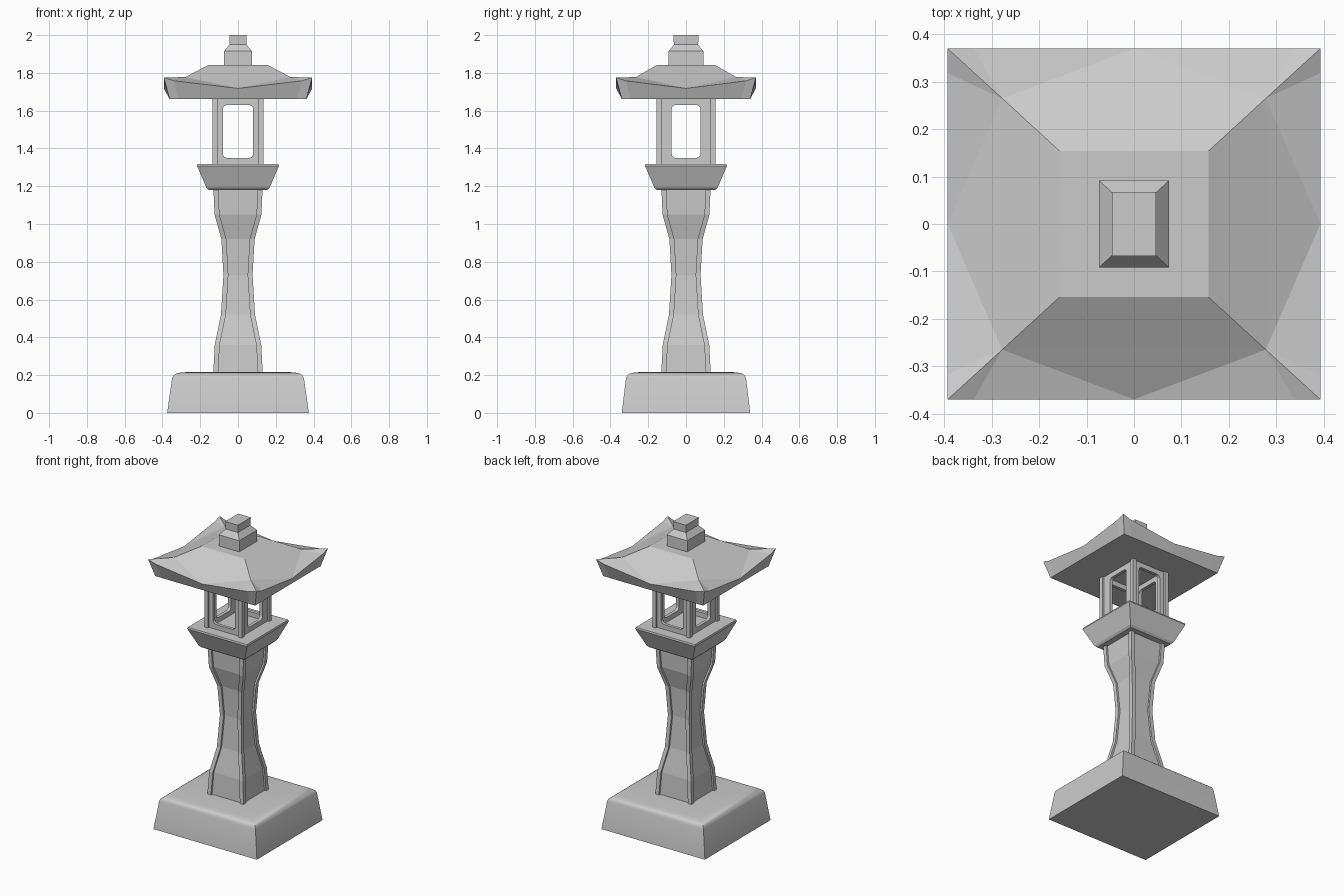
import bpy, bmesh
from math import sin, cos, pi, radians

if "Cube" in bpy.data.objects:
    bpy.data.objects.remove(bpy.data.objects["Cube"])


def make(name, verts, faces):
    me = bpy.data.meshes.new(name)
    me.from_pydata(verts, [], faces)
    bm = bmesh.new()
    bm.from_mesh(me)
    bmesh.ops.recalc_face_normals(bm, faces=bm.faces)
    bm.to_mesh(me)
    bm.free()
    ob = bpy.data.objects.new(name, me)
    bpy.context.collection.objects.link(ob)
    return ob


def rect(x0, x1, y0, y1, z):
    return [(x0, y0, z), (x1, y0, z), (x1, y1, z), (x0, y1, z)]


def loft(name, rings):
    n = len(rings[0])
    verts = [v for r in rings for v in r]
    faces = [tuple(range(n)), tuple(range(len(verts) - n, len(verts)))]
    for k in range(len(rings) - 1):
        for i in range(n):
            j = (i + 1) % n
            faces.append((k * n + i, k * n + j, (k + 1) * n + j, (k + 1) * n + i))
    return make(name, verts, faces)


def tiers(name, profile):
    """Stack of centred rectangles: (half x, half y, z)."""
    return loft(name, [rect(-x, x, -y, y, z) for x, y, z in profile])


corners = [(sx, sy) for sx in (-1, 1) for sy in (-1, 1)]

# Base block with rounded top edge
base = tiers("base", [(.375, .34, 0), (.349, .318, .183), (.343, .312, .197),
                      (.328, .298, .208), (.305, .275, .213), (.27, .245, .216)])
bpy.context.view_layer.objects.active = base
base.select_set(True)
bpy.ops.object.shade_smooth_by_angle(angle=radians(35))

# Waisted pillar: recessed core plus four corner strips
waist = [(.131, .21), (.123, .36), (.09, .52), (.077, .73),
         (.088, .92), (.124, 1.05), (.130, 1.185)]
tiers("pillar_core", [(h - .012, h - .012, z) for h, z in waist])
for i, (sx, sy) in enumerate(corners):
    loft(f"pillar_strip_{i}",
         [rect(sx * (h - .026), sx * h, sy * (h - .026), sy * h, z) for h, z in waist])

# Flared platform under the lamp chamber
tiers("platform", [(.155, .155, 1.18), (.167, .167, 1.192), (.217, .217, 1.308), (.214, .214, 1.318)])

# Lamp chamber posts
PX, PY, Z0, Z1 = .136, .155, 1.315, 1.665
for i, (sx, sy) in enumerate(corners):
    loft(f"chamber_post_{i}",
         [rect(sx * (PX - .027), sx * PX, sy * (PY - .027), sy * PY, z) for z in (Z0, Z1)])


# Window frames with rounded openings
def frame(name, half, win, dist, angle):
    r, w0, w1 = .022, 1.35, 1.63
    hole = []
    for q, (cx, cz) in enumerate([(win - r, w1 - r), (r - win, w1 - r),
                                  (r - win, w0 + r), (win - r, w0 + r)]):
        for k in range(5):
            a = q * pi / 2 + k * pi / 8
            hole.append((cx + r * cos(a), cz + r * sin(a)))
    outer = [(half, Z1), (-half, Z1), (-half, Z0), (half, Z0)]
    verts = []
    for d in (dist, dist - .02):
        for u, z in outer + hole:
            verts.append((u * cos(angle) + d * sin(angle), u * sin(angle) - d * cos(angle), z))
    faces, m = [], 24
    for o in (0, m):
        for q in range(4):
            h = o + 4 + q * 5
            nxt = o + 4 + (q + 1) % 4 * 5
            for k in range(4):
                faces.append((o + q, h + k, h + k + 1))
            faces.append((o + q, h + 4, nxt, o + (q + 1) % 4))
    for s, n in ((0, 4), (4, 20)):
        for i in range(n):
            a, b = s + i, s + (i + 1) % n
            faces.append((a, b, b + m, a + m))
    make(name, verts, faces)


for i in range(4):
    if i % 2 == 0:
        frame(f"window_frame_{i}", .112, .08, .143, i * pi / 2)
    else:
        frame(f"window_frame_{i}", .13, .076, .124, i * pi / 2)

# Roof with upswept corners: top, shoulder, eave and underside rings
EX, EY = .393, .37
verts = rect(-.157, .157, -.154, .154, 1.842) + rect(-.278, .278, -.265, .265, 1.778)
square = [(-1, -1), (1, -1), (1, 1), (-1, 1)]
steps = [(0, 1.775), (.07, 1.758), (.5, 1.718), (.93, 1.758)]
eave, under = [], []
for q in range(4):
    (ax, ay), (bx, by) = square[q], square[(q + 1) % 4]
    for t, z in steps:
        x, y = ax + (bx - ax) * t, ay + (by - ay) * t
        eave.append((x * EX, y * EY, z))
        under.append((x * .362, y * .34, 1.662))
verts += eave + under
faces = [(0, 1, 2, 3), tuple(range(24, 40))]
for q in range(4):
    n = (q + 1) % 4
    e = [8 + (q * 4 + k) % 16 for k in range(5)]
    a, b = 4 + q, 4 + n
    faces += [(q, n, b, a), (a, b, e[2]), (a, e[2], e[1]), (a, e[1], e[0]),
              (b, e[4], e[3]), (b, e[3], e[2])]
    faces += [(e[k], e[k + 1], e[k + 1] + 16, e[k] + 16) for k in range(4)]
make("roof", verts, faces)

# Stepped finial
tiers("finial", [(.074, .092, 1.835), (.074, .092, 1.915), (.044, .064, 1.95),
                 (.046, .067, 2.0)])
